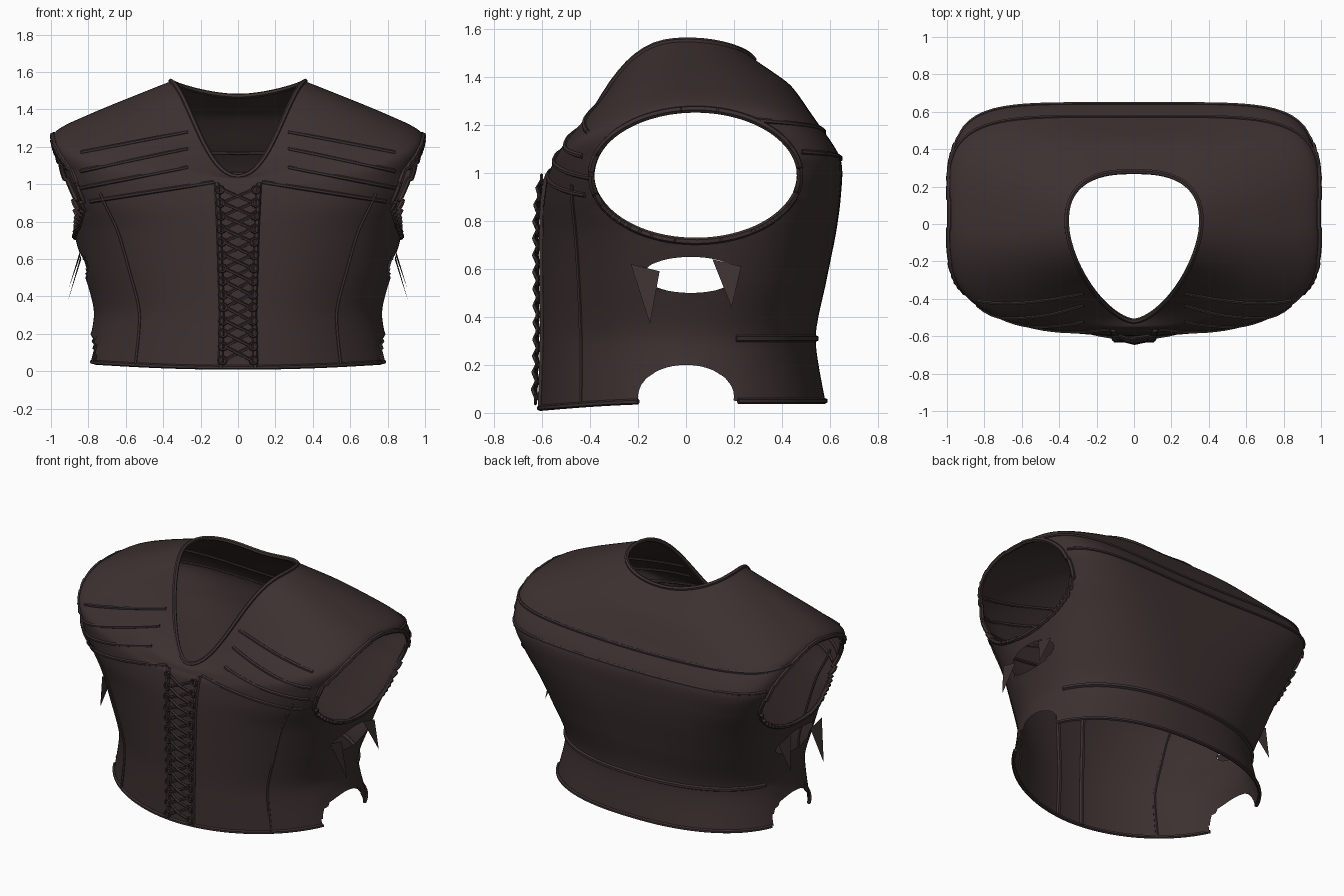
import bpy, bmesh, math
from mathutils import Vector

if "Cube" in bpy.data.objects:
    bpy.data.objects.remove(bpy.data.objects["Cube"])

leather = bpy.data.materials.new("dark_brown_leather")
leather.diffuse_color = (0.045, 0.030, 0.029, 1)
leather.use_nodes = True
leather.node_tree.nodes["Principled BSDF"].inputs["Base Color"].default_value = leather.diffuse_color

# Rings from hem to neck: z front, z side, z back, half width, y front, y back, front roundness, back roundness
RINGS = [
    (0.02, 0.05, 0.05, 0.82, -0.61, 0.58, 1.9, 2.3),
    (0.31, 0.31, 0.31, 0.77, -0.60, 0.54, 2.0, 2.3),
    (0.55, 0.55, 0.55, 0.83, -0.60, 0.585, 2.15, 2.7),
    (0.75, 0.75, 0.75, 0.88, -0.60, 0.625, 2.4, 3.3),
    (0.87, 0.92, 0.90, 0.93, -0.595, 0.645, 2.8, 4.2),
    (0.97, 1.10, 1.05, 0.97, -0.58, 0.645, 3.2, 5.4),
    (1.00, 1.27, 1.20, 0.985, -0.565, 0.55, 3.2, 4.4),
    (1.03, 1.38, 1.365, 0.78, -0.55, 0.435, 2.4, 3.0),
    (1.04, 1.55, 1.47, 0.36, -0.52, 0.28, 1.6, 2.6),
]
LAST = len(RINGS) - 1


def ring_point(i, t):
    i = max(0, min(LAST, i))
    zf, zs, zb, a, yf, yb, nf, nb = RINGS[i]
    c, s = math.cos(t), math.sin(t)
    n = nf if s < 0 else nb
    r = (abs(c) ** n + abs(s) ** n) ** (-1 / n)
    z = zs + ((zf if s < 0 else zb) - zs) * abs(s) ** (2.4 if i >= LAST - 1 else 2)
    return Vector((a * r * c, (-yf if s < 0 else yb) * r * s, z))


def surf(u, t):
    """Smooth body surface: u runs hem to neck, t is the angle around."""
    i = min(int(u), LAST - 1)
    f = u - i
    p0, p1, p2, p3 = (ring_point(i + k, t) for k in (-1, 0, 1, 2))
    m1, m2 = (p2 - p0) * 0.4, (p3 - p1) * 0.4
    return (p1 * (2*f**3 - 3*f*f + 1) + m1 * (f**3 - 2*f*f + f)
            + p2 * (3*f*f - 2*f**3) + m2 * (f**3 - f*f))


def chest_point(x, z):
    """Body point on the front for a given x and z, found by bisection."""
    ulo, uhi = 2.0, LAST - 0.01
    for _ in range(16):
        u = (ulo + uhi) / 2
        lo, hi = -math.pi / 2, -0.02
        for _ in range(16):
            t = (lo + hi) / 2
            lo, hi = (t, hi) if surf(u, t).x < abs(x) else (lo, t)
        p = surf(u, t)
        ulo, uhi = (u, uhi) if p.z < z else (ulo, u)
    return Vector((x, p.y, z))


# Elliptical side openings: centre y and z, radii, lowest z where they apply
ARM = (0.04, 0.99, 0.435, 0.275, 0.6)
OPENINGS = [ARM, (0.00, 0.07, 0.20, 0.13, 0.0), (0.02, 0.575, 0.20, 0.075, 0.0)]


def dist(o, p):
    if p.z < o[4] or abs(p.x) < 0.5:
        return 9.0
    return math.hypot((p.y - o[0]) / o[2], (p.z - o[1]) / o[3])


def is_open(p):
    return any(dist(o, p) < 1 for o in OPENINGS)


def add_mesh(name, bm):
    me = bpy.data.meshes.new(name)
    bm.to_mesh(me)
    bm.free()
    ob = bpy.data.objects.new(name, me)
    bpy.context.collection.objects.link(ob)
    me.materials.append(leather)
    bpy.ops.object.select_all(action='DESELECT')
    ob.select_set(True)
    bpy.context.view_layer.objects.active = ob
    bpy.ops.object.shade_smooth_by_angle(angle=math.radians(35))
    return ob


def tubes(name, paths, radius, closed=False, sides=6):
    """Round cords swept along one or more paths."""
    bm = bmesh.new()
    for pts in paths:
        n = len(pts)
        if n < 2:
            continue
        rows, prev = [], None
        for k, p in enumerate(pts):
            a = pts[(k - 1) % n] if closed or k else p
            b = pts[(k + 1) % n] if closed or k < n - 1 else p
            d = (b - a).normalized()
            ref = prev if prev else (Vector((0, 0, 1)) if abs(d.z) < 0.8 else Vector((1, 0, 0)))
            e = (ref - d * ref.dot(d)).normalized()
            g = d.cross(e)
            prev = e
            rows.append([bm.verts.new(p + radius * (e * math.cos(q) + g * math.sin(q)))
                         for q in (2 * math.pi * j / sides for j in range(sides))])
        for k in range(n if closed else n - 1):
            r0, r1 = rows[k], rows[(k + 1) % n]
            for j in range(sides):
                m = (j + 1) % sides
                bm.faces.new((r0[j], r0[m], r1[m], r1[j]))
        if not closed:
            bm.faces.new(rows[0][::-1])
            bm.faces.new(rows[-1])
    return add_mesh(name, bm)


def trace(u0, u1, d0, d1, n=40):
    """Path on the body between two (u, degrees) points, skipping the openings."""
    pts = (surf(u0 + (u1 - u0) * k / n, math.radians(d0 + (d1 - d0) * k / n)) for k in range(n + 1))
    return [p for p in pts if not is_open(p)]


def both(u0, u1, d0, d1):
    return [trace(u0, u1, d0, d1), trace(u0, u1, 180 - d0, 180 - d1)]


# Vest body with its openings, edges snapped to clean ellipses
COLS, SUB = 160, 9
bm = bmesh.new()
grid = [[bm.verts.new(surf(r / SUB, 2 * math.pi * c / COLS)) for c in range(COLS)]
        for r in range(LAST * SUB + 1)]
for r in range(LAST * SUB):
    for c in range(COLS):
        d = (c + 1) % COLS
        bm.faces.new((grid[r][c], grid[r][d], grid[r + 1][d], grid[r + 1][c]))
arm_edges = {1: [], -1: []}
for o in OPENINGS:
    hole = [f for f in bm.faces if dist(o, f.calc_center_median()) < 1]
    touched = {v for f in hole for v in f.verts}
    bmesh.ops.delete(bm, geom=hole, context='FACES')
    for v in touched:
        if not v.is_valid:
            continue
        k = dist(o, v.co)
        if 0.5 < k < 1.8:
            v.co.y = o[0] + (v.co.y - o[0]) / k
            v.co.z = o[1] + (v.co.z - o[1]) / k
        if o is ARM:
            arm_edges[1 if v.co.x > 0 else -1].append(v.co.copy())
add_mesh("vest_body", bm)

# Rolled edging around the armholes, neck and hem
for side, pts in arm_edges.items():
    pts.sort(key=lambda p: math.atan2((p.z - ARM[1]) / ARM[3], (p.y - ARM[0]) / ARM[2]))
    tubes("armhole_trim_" + ("left" if side < 0 else "right"), [pts], 0.015, True)
tubes("neck_trim", [[surf(LAST, 2 * math.pi * c / 72) for c in range(72)]], 0.014, True)
tubes("hem_trim", [trace(0, 0, -165, -15, 70), trace(0, 0, 15, 165, 70)], 0.012)

# Stitched bands sloping outward across the chest
LINES = [(1.28, 1.17), (1.19, 1.07), (1.09, 0.98), (1.01, 0.90)]
seams = []
for s in (-1, 1):
    for z0, z1 in LINES:
        x0 = 0.13 if z0 < 1.05 else 0.27
        pts = [chest_point(s * (x0 + (0.84 - x0) * k / 14), z0 + (z1 - z0) * k / 14) for k in range(15)]
        seams.append([p for p in pts if not is_open(p)])
tubes("chest_band_seams", seams, 0.011)

# Seams across the back, round the waist and down the front
tubes("back_yoke_seams", [trace(u, u, 12, 168, 60) for u in (5.05, 5.75)], 0.010)
tubes("waist_seam", [trace(1, 1, 22, 158, 60)], 0.015)
tubes("front_panel_seams", both(0, 4.4, -47, -46), 0.010)

# Front lacing: edge strips, crossing cords and eyelets
strips, cords, eyelets = [], [], []
OUT = Vector((0, -0.018, 0))
for s in (-1, 1):
    strips.append([surf(6.0 * k / 30, math.radians(-90 + s * 6.5)) for k in range(31)])


def u_at_height(z):
    return min((k / 50 for k in range(50 * LAST)),
               key=lambda u: abs(surf(u, -math.pi / 2).z - z))


STEPS = 13
levels = [u_at_height(0.06 + 0.91 * k / STEPS) for k in range(STEPS + 1)]
lace = {s: [surf(u, math.radians(-90 + s * 5)) + OUT for u in levels] for s in (-1, 1)}
for k in range(STEPS + 1):
    for s in (-1, 1):
        c = lace[s][k]
        eyelets.append([c + Vector((s * 0.012 + 0.02 * math.cos(q), -0.004, 0.02 * math.sin(q)))
                        for q in (math.pi * j / 4 for j in range(8))])
        if k < STEPS:
            far = lace[-s][k + 1]
            cords.append([c, (c + far) / 2 + OUT * (0.6 + 0.3 * s), far])
tubes("lacing_edge_strips", strips, 0.015)
tubes("lacing_cords", cords, 0.009, sides=5)
tubes("lacing_eyelets", eyelets, 0.007, True, 5)

# Loose leather flaps at the side gaps
bm = bmesh.new()
for s in (-1, 1):
    for y, z, w, h, out in ((-0.17, 0.62, 0.12, 0.25, 0.07), (0.17, 0.64, 0.12, 0.20, 0.06)):
        x = 0.76 + max(0, z - 0.31) * 0.26
        bm.faces.new([bm.verts.new(p) for p in (
            (s * x, y - w / 2, z), (s * x, y + w / 2, z - 0.03), (s * (x + out), y + 0.02, z - h))])
add_mesh("side_flaps", bm)
